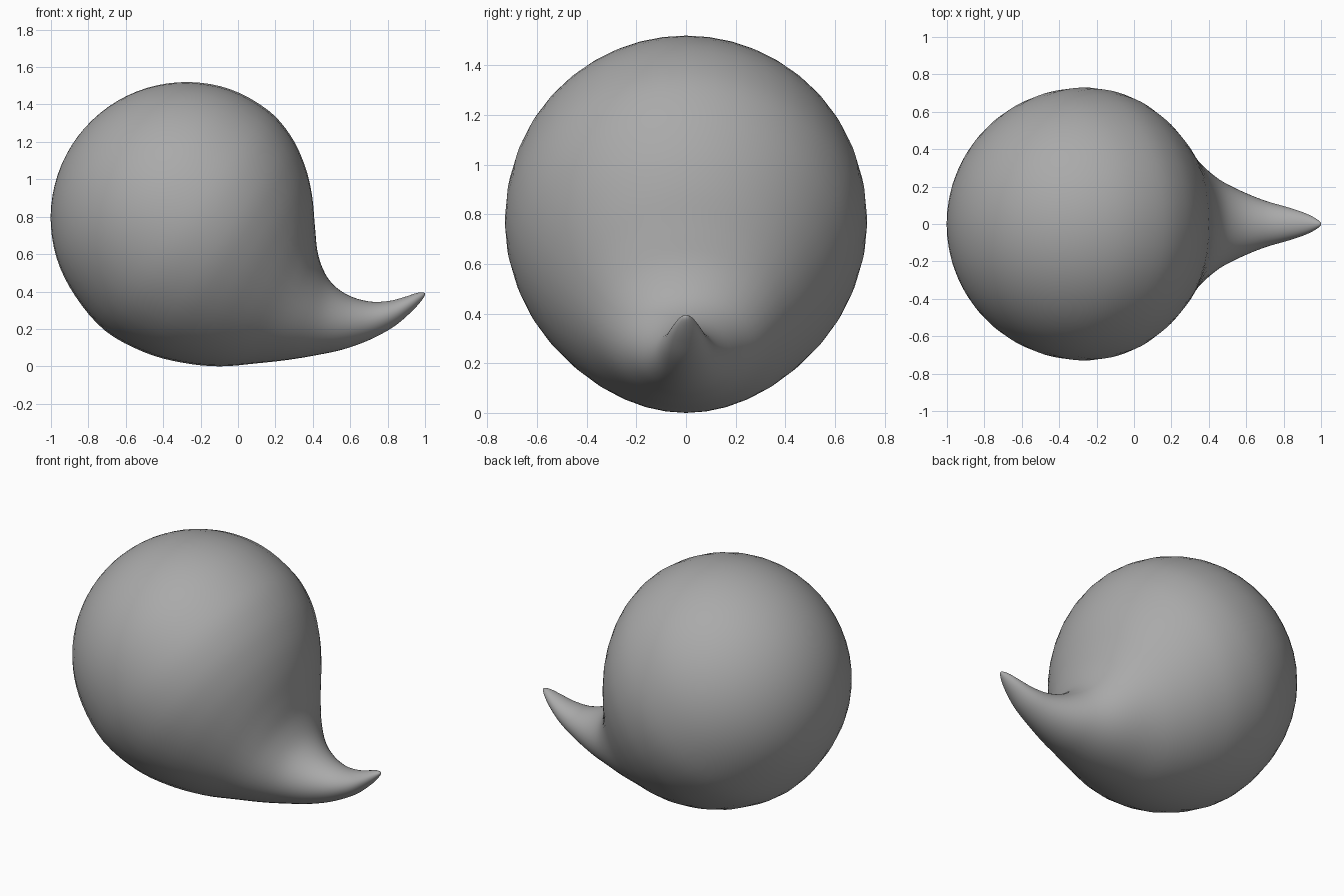
import bpy, bmesh, math
from mathutils import Vector

cube = bpy.data.objects.get("Cube")
if cube:
    bpy.data.objects.remove(cube, do_unlink=True)

SIDES = 40
STEPS = 4


def section(low_x, low_z, high_x, high_z, half_width):
    """Cross-section spanning the lower and upper outline, with a half width in y."""
    return Vector((low_x, low_z, high_x, high_z, half_width))


def flipped(s):
    """The same section seen past a rounded end."""
    return Vector((s[2], s[3], s[0], s[1], -s[4]))


def spline(a, b, c, d, t):
    return 0.5 * (2 * b + (c - a) * t + (2 * a - 5 * b + 4 * c - d) * t * t
                  + (3 * b - a - 3 * c + d) * t ** 3)


# Round head: slices of a ball, starting at the end opposite the tail
centre, radius = Vector((-0.275, 0.793)), 0.727
axis, across = Vector((0.8, -0.6)), Vector((0.6, 0.8))
sections = []
for degrees in range(0, 90, 18):
    angle = math.radians(degrees)
    mid = centre - axis * radius * math.cos(angle)
    reach = across * radius * math.sin(angle)
    sections.append(section(*(mid - reach), *(mid + reach), radius * math.sin(angle)))

# Belly flowing into the upturned tail
sections += [
    section(-0.71, 0.19, 0.16, 1.37, 0.73),
    section(-0.5, 0.075, 0.28, 1.235, 0.7),
    section(-0.3, 0.02, 0.355, 1.08, 0.62),
    section(-0.1, 0.0, 0.395, 0.92, 0.515),
    section(0.1, 0.016, 0.412, 0.74, 0.405),
    section(0.27, 0.035, 0.43, 0.59, 0.32),
    section(0.42, 0.06, 0.485, 0.465, 0.24),
    section(0.56, 0.09, 0.58, 0.385, 0.178),
    section(0.7, 0.14, 0.7, 0.347, 0.125),
    section(0.83, 0.21, 0.81, 0.35, 0.09),
    section(0.92, 0.285, 0.9, 0.374, 0.06),
    section(0.98, 0.35, 0.96, 0.393, 0.03),
    section(1.0, 0.39, 1.0, 0.39, 0.0),
]
path = [flipped(sections[1])] + sections + [flipped(sections[-2])]

# Smooth sequence of rings between the two end points
smooth = [spline(*path[i:i + 4], k / STEPS)
          for i in range(len(path) - 3) for k in range(STEPS)][1:]


def add_ring(bm, s):
    low, high = Vector((s[0], 0, s[1])), Vector((s[2], 0, s[3]))
    mid, half = (low + high) / 2, (high - low) / 2
    side = Vector((0, s[4], 0))
    turns = [math.tau * k / SIDES for k in range(SIDES)]
    return [bm.verts.new(mid + half * math.cos(a) + side * math.sin(a)) for a in turns]


def add_cap(bm, s, ring):
    tip = bm.verts.new((s[0], 0, s[1]))
    for k in range(SIDES):
        bm.faces.new((tip, ring[k], ring[(k + 1) % SIDES]))


bm = bmesh.new()
rings = [add_ring(bm, s) for s in smooth]
for a, b in zip(rings, rings[1:]):
    for k in range(SIDES):
        n = (k + 1) % SIDES
        bm.faces.new((a[k], a[n], b[n], b[k]))
add_cap(bm, sections[0], rings[0])
add_cap(bm, sections[-1], rings[-1])
bmesh.ops.recalc_face_normals(bm, faces=bm.faces)
for face in bm.faces:
    face.smooth = True

mesh = bpy.data.meshes.new("drop_body")
bm.to_mesh(mesh)
bm.free()
body = bpy.data.objects.new("drop_body", mesh)
bpy.context.collection.objects.link(body)

# Plain grey
grey = bpy.data.materials.new("plain grey")
grey.use_nodes = True
colour = (0.4, 0.4, 0.4, 1)
grey.diffuse_color = colour
grey.node_tree.nodes["Principled BSDF"].inputs["Base Color"].default_value = colour
mesh.materials.append(grey)
